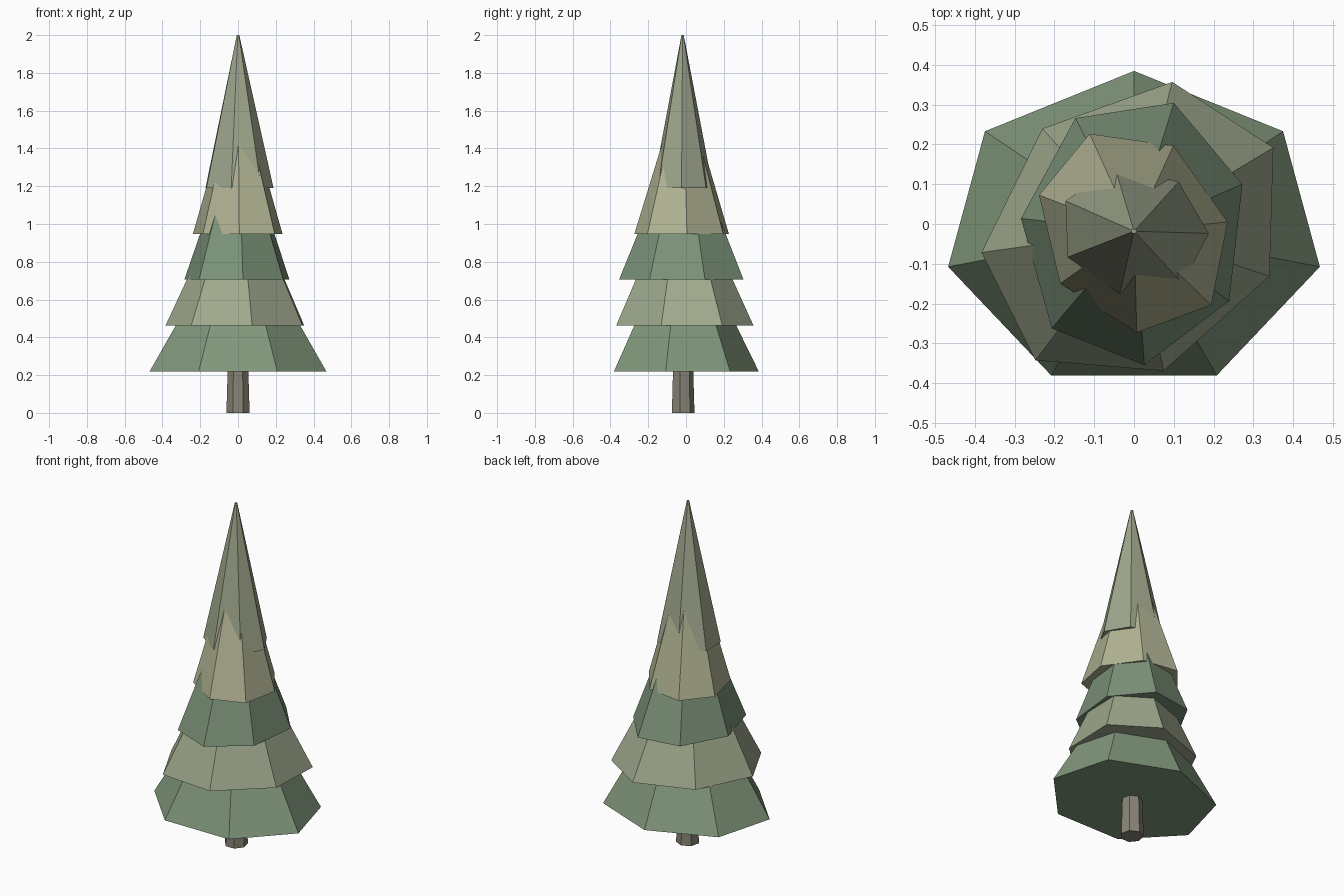
import bpy, bmesh
from math import radians
from mathutils import Matrix

if "Cube" in bpy.data.objects:
    bpy.data.objects.remove(bpy.data.objects["Cube"])

AXIS_Y = -0.018   # centre line of the tree
SIDES = 7


def cone(name, z, height, r_low, r_high, stretch, turn, colour):
    """Seven-sided capped cone, widened along its own x, then turned about z."""
    bm = bmesh.new()
    m = (Matrix.Translation((0, AXIS_Y, z + height / 2))
         @ Matrix.Rotation(radians(turn), 4, 'Z')
         @ Matrix.Diagonal((stretch, 1, 1, 1)))
    bmesh.ops.create_cone(bm, cap_ends=True, segments=SIDES, radius1=r_low,
                          radius2=r_high, depth=height, matrix=m)
    bmesh.ops.recalc_face_normals(bm, faces=bm.faces)
    mesh = bpy.data.meshes.new(name)
    bm.to_mesh(mesh)
    bm.free()
    mat = bpy.data.materials.new(name + "_colour")
    mat.diffuse_color = (*colour, 1)
    mat.use_nodes = True
    mat.node_tree.nodes["Principled BSDF"].inputs["Base Color"].default_value = mat.diffuse_color
    mesh.materials.append(mat)
    obj = bpy.data.objects.new(name, mesh)
    bpy.context.collection.objects.link(obj)
    return obj


# Trunk
cone("trunk", 0, 0.30, 0.063, 0.054, 1.0, 0, (0.25, 0.23, 0.18))

# Foliage tiers: each one higher, narrower and turned further round
radii = [0.403, 0.346, 0.286, 0.228, 0.162]
colours = [(0.22, 0.31, 0.20), (0.35, 0.40, 0.27), (0.20, 0.29, 0.19),
           (0.44, 0.45, 0.29), (0.34, 0.38, 0.26)]
for i, (r, c) in enumerate(zip(radii, colours)):
    cone(f"foliage_tier_{i + 1}", 0.22 + 0.2425 * i, 0.81, r, 0.006,
         1.19 if i < 4 else 1.17, 41.8 * i, c)
